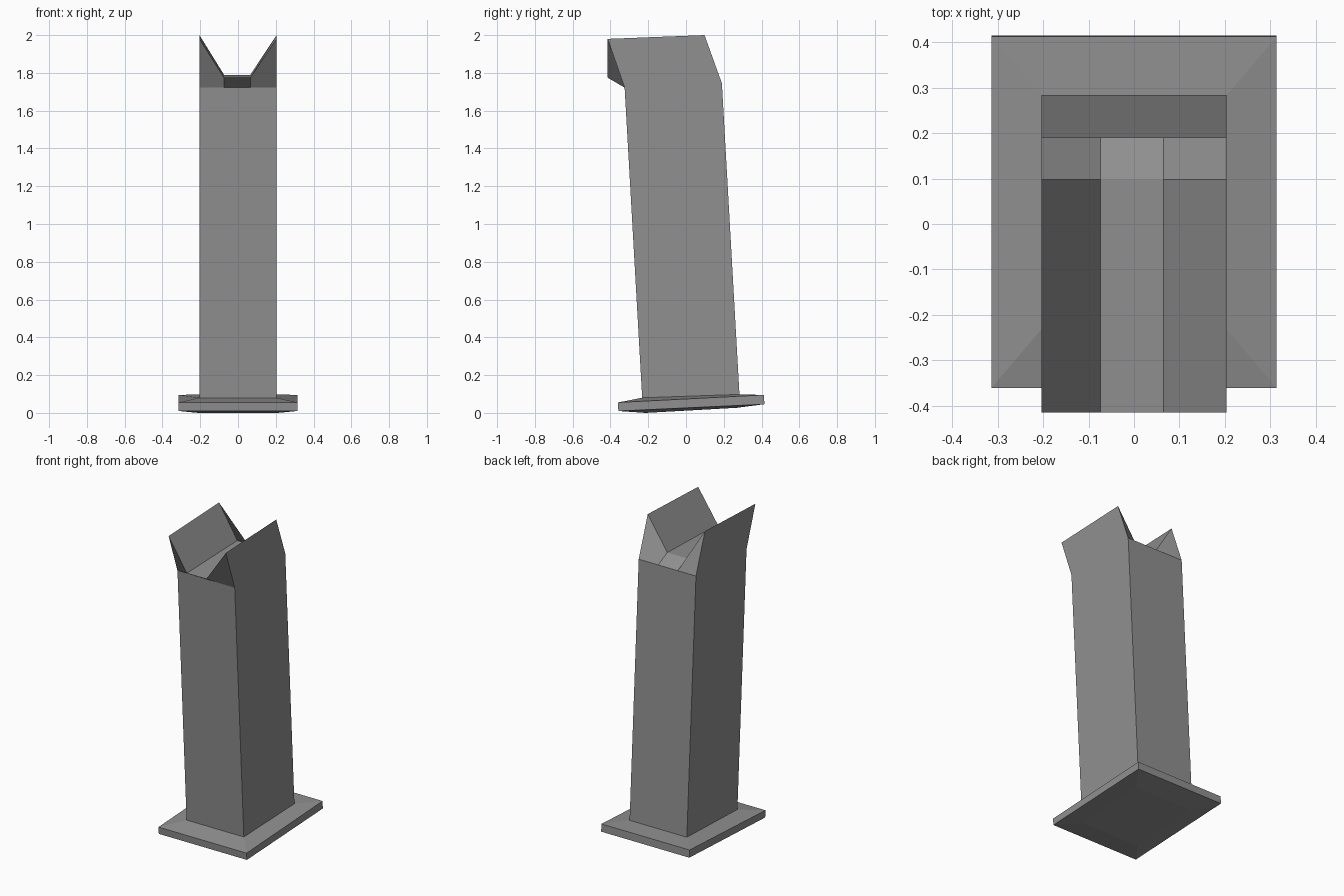
import bpy, bmesh

if "Cube" in bpy.data.objects:
    bpy.data.objects.remove(bpy.data.objects["Cube"])

# dark grey finish shared by both parts
grey = bpy.data.materials.new("dark_grey")
grey.diffuse_color = (0.28, 0.28, 0.28, 1)
grey.use_nodes = True
grey.node_tree.nodes["Principled BSDF"].inputs["Base Color"].default_value = grey.diffuse_color


def finish(name, bm):
    bmesh.ops.recalc_face_normals(bm, faces=bm.faces[:])
    mesh = bpy.data.meshes.new(name)
    bm.to_mesh(mesh)
    bm.free()
    mesh.materials.append(grey)
    obj = bpy.data.objects.new(name, mesh)
    bpy.context.collection.objects.link(obj)
    return obj


def loft(bm, rings, closed):
    # skin neighbouring point loops together
    loops = [[bm.verts.new(p) for p in ring] for ring in rings]
    n = len(loops[0])
    for a, b in zip(loops, loops[1:]):
        for i in range(n if closed else n - 1):
            j = (i + 1) % n
            bm.faces.new((a[i], a[j], b[j], b[i]))
    return loops


# leaning column: side profiles lofted across x, low in the middle for the notch
def side_profile(x, front_top, back_top):
    return [(x, y, z) for y, z in (
        (-0.232, 0.08), (-0.325, 1.722), (-0.415, front_top),
        (0.098, back_top), (0.19, 1.745), (0.283, 0.098))]


bm = bmesh.new()
slices = loft(bm, [side_profile(-0.204, 1.98, 2.0),
                   side_profile(-0.074, 1.775, 1.79),
                   side_profile(0.065, 1.775, 1.79),
                   side_profile(0.204, 1.98, 2.0)], closed=False)
bm.faces.new(slices[0])
bm.faces.new(slices[-1])
finish("column", bm)


# tilted base plate: stacked rectangles, open where the column meets it
def rect(hx, y0, z0, y1, z1):
    return [(-hx, y0, z0), (hx, y0, z0), (hx, y1, z1), (-hx, y1, z1)]


bm = bmesh.new()
layers = loft(bm, [rect(0.21, -0.215, 0.0, 0.27, 0.027),
                   rect(0.314, -0.358, 0.010, 0.415, 0.046),
                   rect(0.314, -0.361, 0.055, 0.413, 0.095),
                   rect(0.204, -0.232, 0.08, 0.283, 0.098)], closed=True)
bm.faces.new(layers[0])
finish("base_plate", bm)
